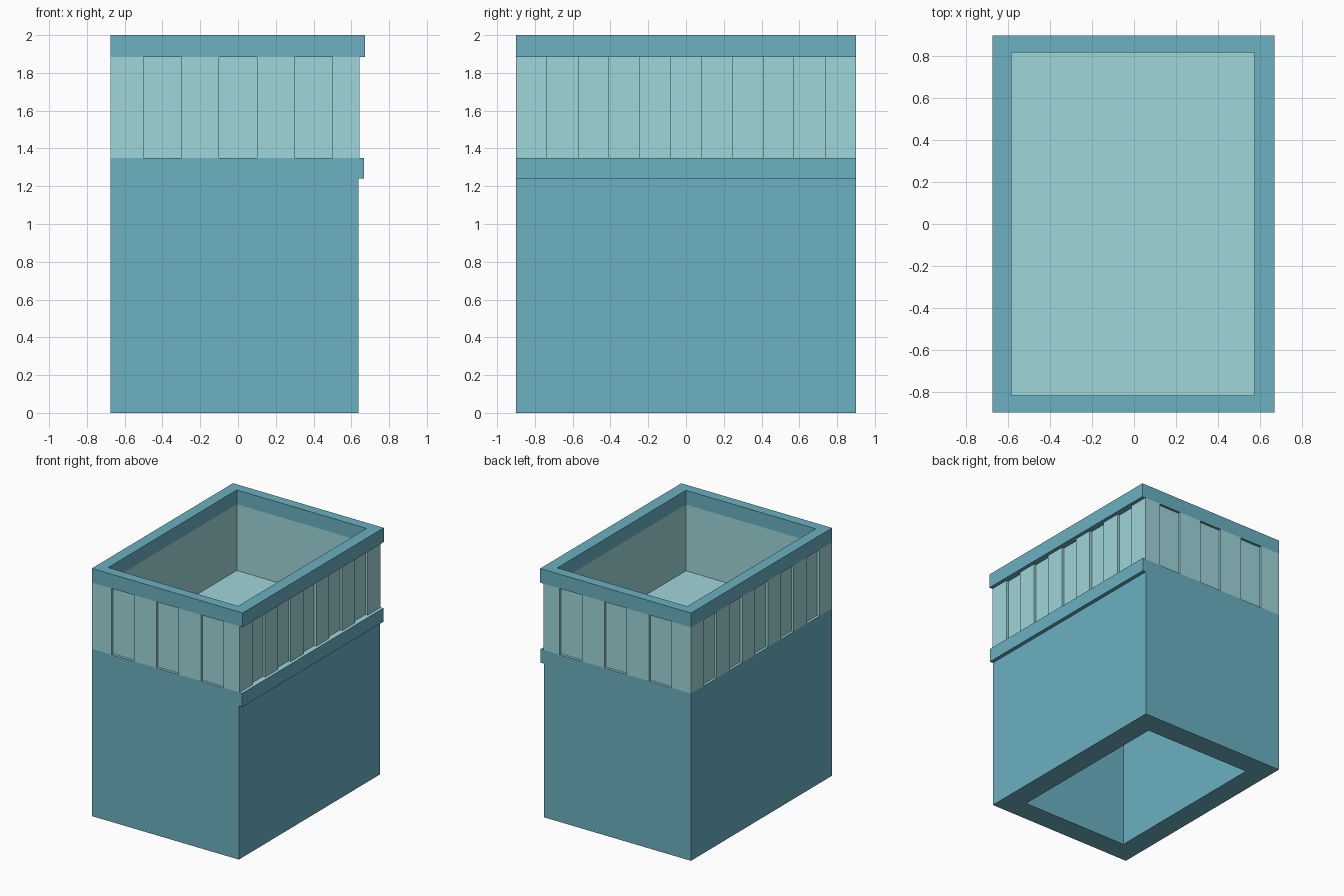
import bpy

if "Cube" in bpy.data.objects:
    bpy.data.objects.remove(bpy.data.objects["Cube"])


def material(name, rgb):
    m = bpy.data.materials.new(name)
    m.diffuse_color = (*rgb, 1)
    m.use_nodes = True
    m.node_tree.nodes["Principled BSDF"].inputs["Base Color"].default_value = m.diffuse_color
    return m


teal = material("teal", (0.145, 0.434, 0.527))
pale = material("pale_teal", (0.347, 0.672, 0.701))


def rect(x0, x1, y0, y1):
    return [(x0, y0), (x1, y0), (x1, y1), (x0, y1)]


def prism(name, outlines, z0, z1, mat):
    """Extrude a plan (outer outline plus optional hole) from z0 to z1."""
    curve = bpy.data.curves.new(name + "_plan", 'CURVE')
    curve.dimensions = '2D'
    curve.fill_mode = 'BOTH'
    curve.extrude = (z1 - z0) / 2
    for pts in outlines:
        s = curve.splines.new('POLY')
        s.points.add(len(pts) - 1)
        for p, (x, y) in zip(s.points, pts):
            p.co = (x, y, 0, 1)
        s.use_cyclic_u = True
    tmp = bpy.data.objects.new(name + "_plan", curve)
    bpy.context.collection.objects.link(tmp)
    bpy.context.view_layer.update()
    dg = bpy.context.evaluated_depsgraph_get()
    mesh = bpy.data.meshes.new_from_object(tmp.evaluated_get(dg))
    bpy.data.objects.remove(tmp)
    mesh.name = name
    mesh.materials.clear()
    mesh.materials.append(mat)
    for p in mesh.polygons:
        p.use_smooth = False
        p.material_index = 0
    obj = bpy.data.objects.new(name, mesh)
    obj.location.z = (z0 + z1) / 2
    bpy.context.collection.objects.link(obj)
    return obj


LEFT, RIGHT, HALF_Y, DEPTH = -0.675, 0.643, 0.9, 0.02
inner = rect(-0.585, 0.575, -0.82, 0.82)

# Hollow lower body, open underneath
prism("lower_body", [rect(LEFT, 0.638, -HALF_Y, HALF_Y),
                     rect(-0.50, 0.46, -0.72, 0.72)], 0, 1.24, teal)

# Ledge slab with pale top that forms the recessed deck
ledge = prism("ledge_deck", [rect(LEFT, 0.668, -HALF_Y, HALF_Y)], 1.24, 1.35, teal)
ledge.data.materials.append(pale)
for p in ledge.data.polygons:
    if abs(p.normal.z) > 0.5 and p.center.z > 0:
        p.material_index = 1

# Parapet wall: plan outline with shallow window notches on all four sides
x_slots = [(-0.5, -0.3), (-0.1, 0.1), (0.3, 0.5)]
step = 2 * HALF_Y / 11
y_slots = [(-HALF_Y + i * step, -HALF_Y + (i + 1) * step) for i in range(1, 11, 2)]


def notches(slots, place):
    pts = []
    for a, b in slots:
        pts += [place(a, 0), place(a, DEPTH), place(b, DEPTH), place(b, 0)]
    return pts


def flip(slots):
    return [(b, a) for a, b in reversed(slots)]


outline = ([(LEFT, -HALF_Y)]
           + notches(x_slots, lambda t, d: (t, -HALF_Y + d))
           + [(RIGHT, -HALF_Y)]
           + notches(y_slots, lambda t, d: (RIGHT - d, t))
           + [(RIGHT, HALF_Y)]
           + notches(flip(x_slots), lambda t, d: (t, HALF_Y - d))
           + [(LEFT, HALF_Y)]
           + notches(flip(y_slots), lambda t, d: (LEFT + d, t)))
prism("parapet_wall", [outline, inner], 1.35, 1.885, pale)

# Top rim
prism("top_rim", [rect(LEFT, 0.672, -HALF_Y, HALF_Y), inner], 1.885, 2.0, teal)
